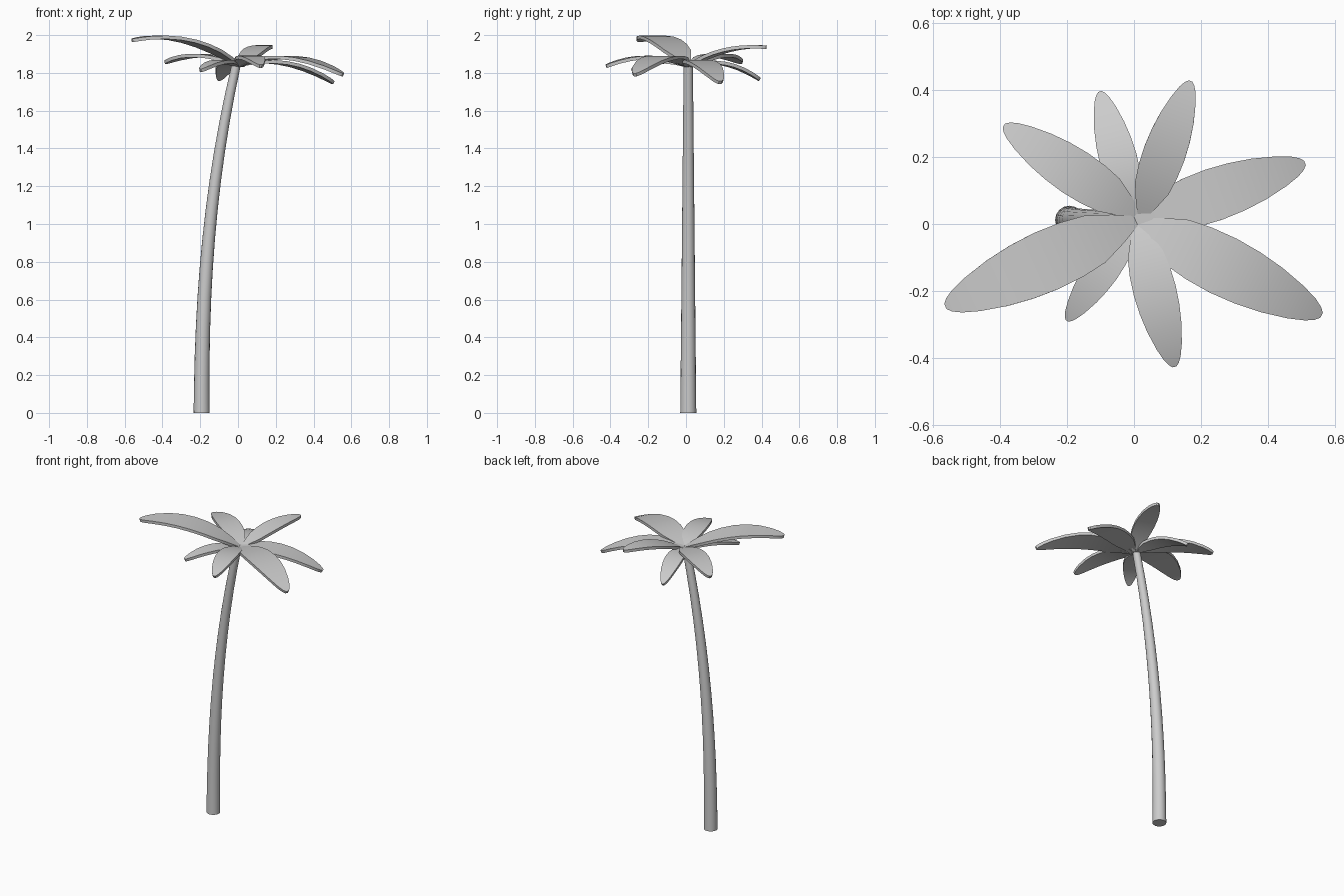
import bpy
import bmesh
import math
from mathutils import Vector

cube = bpy.data.objects.get("Cube")
if cube:
    bpy.data.objects.remove(cube, do_unlink=True)

grey = bpy.data.materials.new("plain_grey")
grey.use_nodes = True
colour = (0.6, 0.6, 0.6, 1)
grey.diffuse_color = colour
grey.node_tree.nodes["Principled BSDF"].inputs["Base Color"].default_value = colour


def finish(bm, name, angle):
    bmesh.ops.recalc_face_normals(bm, faces=bm.faces)
    mesh = bpy.data.meshes.new(name)
    bm.to_mesh(mesh)
    bm.free()
    mesh.materials.append(grey)
    obj = bpy.data.objects.new(name, mesh)
    bpy.context.collection.objects.link(obj)
    bpy.ops.object.select_all(action='DESELECT')
    obj.select_set(True)
    bpy.context.view_layer.objects.active = obj
    bpy.ops.object.shade_smooth_by_angle(angle=math.radians(angle))
    return obj


# Trunk: tapering rings that lean further over towards the top
def build_trunk(sides=16, steps=12, height=1.84):
    bm = bmesh.new()
    rings = []
    for i in range(steps + 1):
        t = i / steps
        centre = Vector((-0.1925 + 0.1825 * t ** 2.3, 0.012, height * t))
        radius = 0.0425 - 0.018 * t
        ring = []
        for k in range(sides):
            a = math.tau * k / sides
            offset = Vector((math.cos(a), math.sin(a), 0)) * radius
            ring.append(bm.verts.new(centre + offset))
        rings.append(ring)
    for low, high in zip(rings, rings[1:]):
        for k in range(sides):
            n = (k + 1) % sides
            bm.faces.new((low[k], low[n], high[n], high[k]))
    bm.faces.new(rings[0][::-1])
    bm.faces.new(rings[-1])
    finish(bm, "trunk", 40)


# Leaf outline: distance along the leaf, share of the greatest half width
OUTLINE = [(0, .15), (.1, .5), (.22, .84), (.34, .96), (.47, 1), (.6, .95),
           (.73, .82), (.86, .6), (.94, .4), (.98, .24), (1, .09)]


def build_leaf(name, base, tip, z_mid, z_tip, z_base=1.84):
    start, end = Vector(base), Vector(tip)
    along = end - start
    side = Vector((-along.y, along.x)) * 0.147
    bm = bmesh.new()
    rows = []
    for t, w in OUTLINE:
        # Parabola through the base, middle and tip heights
        z = (z_base * (1 - t) * (1 - 2 * t) + z_mid * 4 * t * (1 - t)
             + z_tip * t * (2 * t - 1))
        p = start + along * t
        rows.append([bm.verts.new((*(p + side * w * s), z)) for s in (1, -1)])
    for a, b in zip(rows, rows[1:]):
        f = bm.faces.new((a[0], a[1], b[1], b[0]))
    # Give the blade its thickness
    obj = finish(bm, name, 40)
    mod = obj.modifiers.new("thickness", 'SOLIDIFY')
    mod.thickness = 0.018
    mod.offset = 0
    bpy.ops.object.modifier_apply(modifier=mod.name)
    bpy.ops.object.shade_smooth_by_angle(angle=math.radians(40))


build_trunk()

# Leaves: base, tip, middle height, tip height
LEAVES = {
    "long_front_right_leaf": ((0.005, 0.01), (-0.56, -0.245), 1.972, 1.972),
    "long_front_left_leaf": ((0.01, 0.005), (0.555, -0.27), 1.88, 1.79),
    "back_left_leaf": ((0, 0.005), (0.505, 0.18), 1.85, 1.748),
    "raised_back_leaf": ((0.022, 0.02), (0.168, 0.425), 1.922, 1.935),
    "back_leaf": ((0, 0.02), (-0.1, 0.39), 1.848, 1.765),
    "back_right_leaf": ((0.01, 0.03), (-0.385, 0.292), 1.892, 1.855),
    "front_right_leaf": ((0, 0), (-0.198, -0.285), 1.858, 1.812),
    "front_leaf": ((0.01, 0), (0.12, -0.422), 1.882, 1.835),
}
for leaf, spec in LEAVES.items():
    build_leaf(leaf, *spec)
